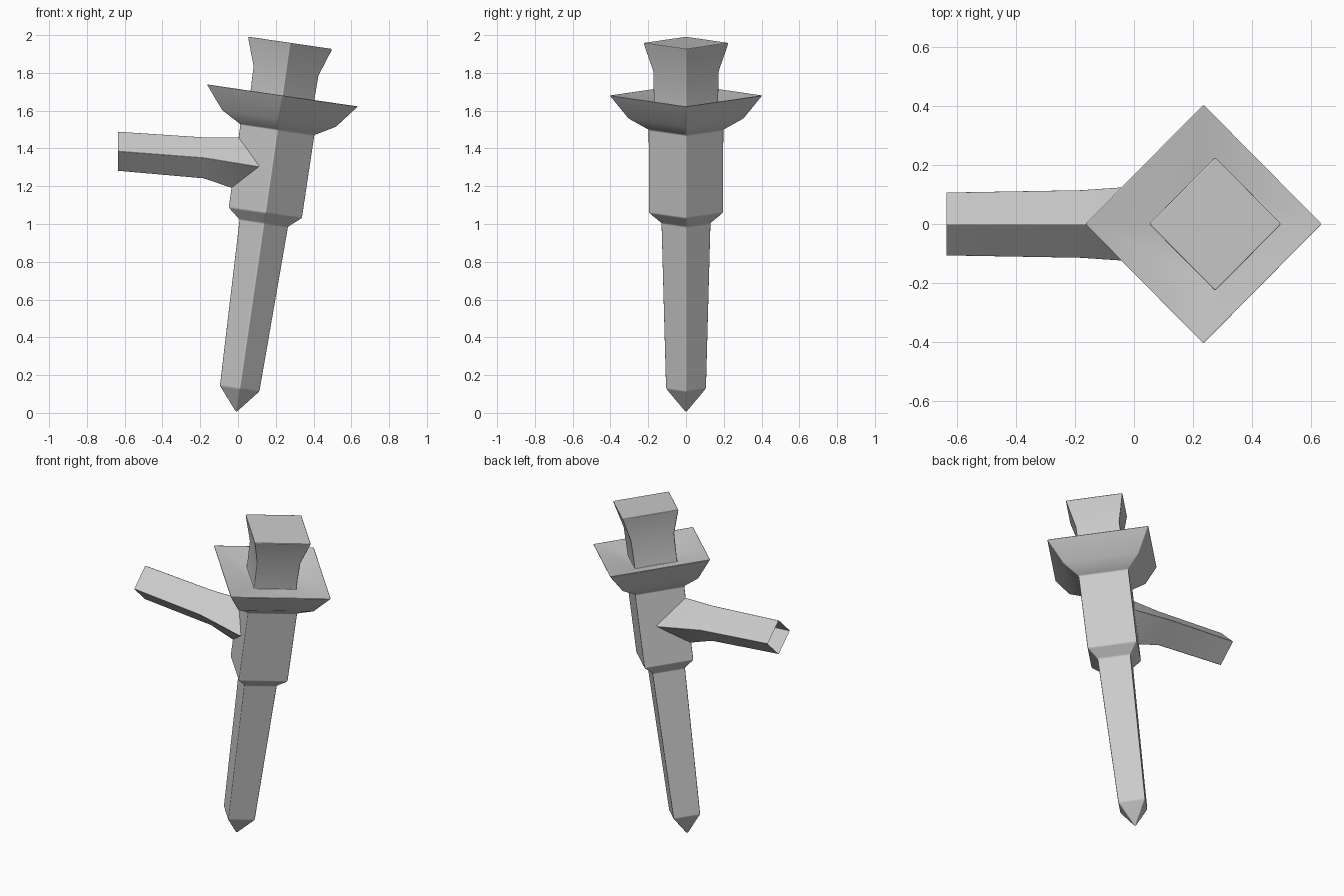
import bpy, bmesh, math
from mathutils import Vector, Matrix

cube = bpy.data.objects.get("Cube")
if cube:
    bpy.data.objects.remove(cube)

grey = bpy.data.materials.new("plain_grey")
grey.use_nodes = True
grey.diffuse_color = (0.6, 0.6, 0.6, 1)
grey.node_tree.nodes["Principled BSDF"].inputs["Base Color"].default_value = grey.diffuse_color


def loft(name, rings, cap_start, cap_end, bevel):
    """Skin a list of four-point rings, with softened edges."""
    bm = bmesh.new()
    loops = [[bm.verts.new(p) for p in ring] for ring in rings]
    for a, b in zip(loops, loops[1:]):
        for i in range(4):
            j = (i + 1) % 4
            bm.faces.new((a[i], a[j], b[j], b[i]))
    if cap_start:
        bm.faces.new(loops[0][::-1])
    if cap_end:
        bm.faces.new(loops[-1])
    bmesh.ops.remove_doubles(bm, verts=bm.verts, dist=0.0005)
    bmesh.ops.recalc_face_normals(bm, faces=bm.faces)
    mesh = bpy.data.meshes.new(name)
    bm.to_mesh(mesh)
    bm.free()
    mesh.materials.append(grey)
    obj = bpy.data.objects.new(name, mesh)
    bpy.context.collection.objects.link(obj)
    mod = obj.modifiers.new("soft_edges", "BEVEL")
    mod.width = bevel
    mod.segments = 2
    mod.limit_method = "ANGLE"
    mod.angle_limit = math.radians(25)
    mod.harden_normals = True
    bpy.ops.object.select_all(action="DESELECT")
    obj.select_set(True)
    bpy.context.view_layer.objects.active = obj
    bpy.ops.object.shade_smooth_by_angle(angle=math.radians(35))
    return obj


# Leaning axis shared by spike, body, collar and cap
tilt = Matrix.Translation((-0.01, 0, 0)) @ Matrix.Rotation(math.radians(8.3), 4, "Y")


def diamond(s, r):
    return [tilt @ Vector((r * x, r * y, s)) for x, y in ((1, 0), (0, 1), (-1, 0), (0, -1))]


# Spike, body, dished collar and flared cap: (distance along axis, half diagonal)
profile = [(0, 0.0001), (0.13, 0.108), (1.015, 0.132), (1.07, 0.198), (1.515, 0.2),
           (1.575, 0.307), (1.7, 0.408), (1.66, 0.172), (1.83, 0.176), (1.98, 0.228)]
loft("spiked_post", [diamond(s, r) for s, r in profile], False, True, 0.006)


# Side handle, open at its far end and flaring into the body
def handle_ring(x, z, h, w):
    return [(x, 0, z + h), (x, w, z), (x, 0, z - h), (x, -w, z)]


root = [(0.005, 0, 1.46), (0.1, 0.135, 1.305), (-0.035, 0, 1.19), (0.1, -0.135, 1.305)]
inner = [(x + 0.05, y * 0.9, z) for x, y, z in root]
loft("side_handle", [handle_ring(-0.635, 1.385, 0.105, 0.108),
                     handle_ring(-0.18, 1.35, 0.11, 0.116), root, inner], False, False, 0.004)
